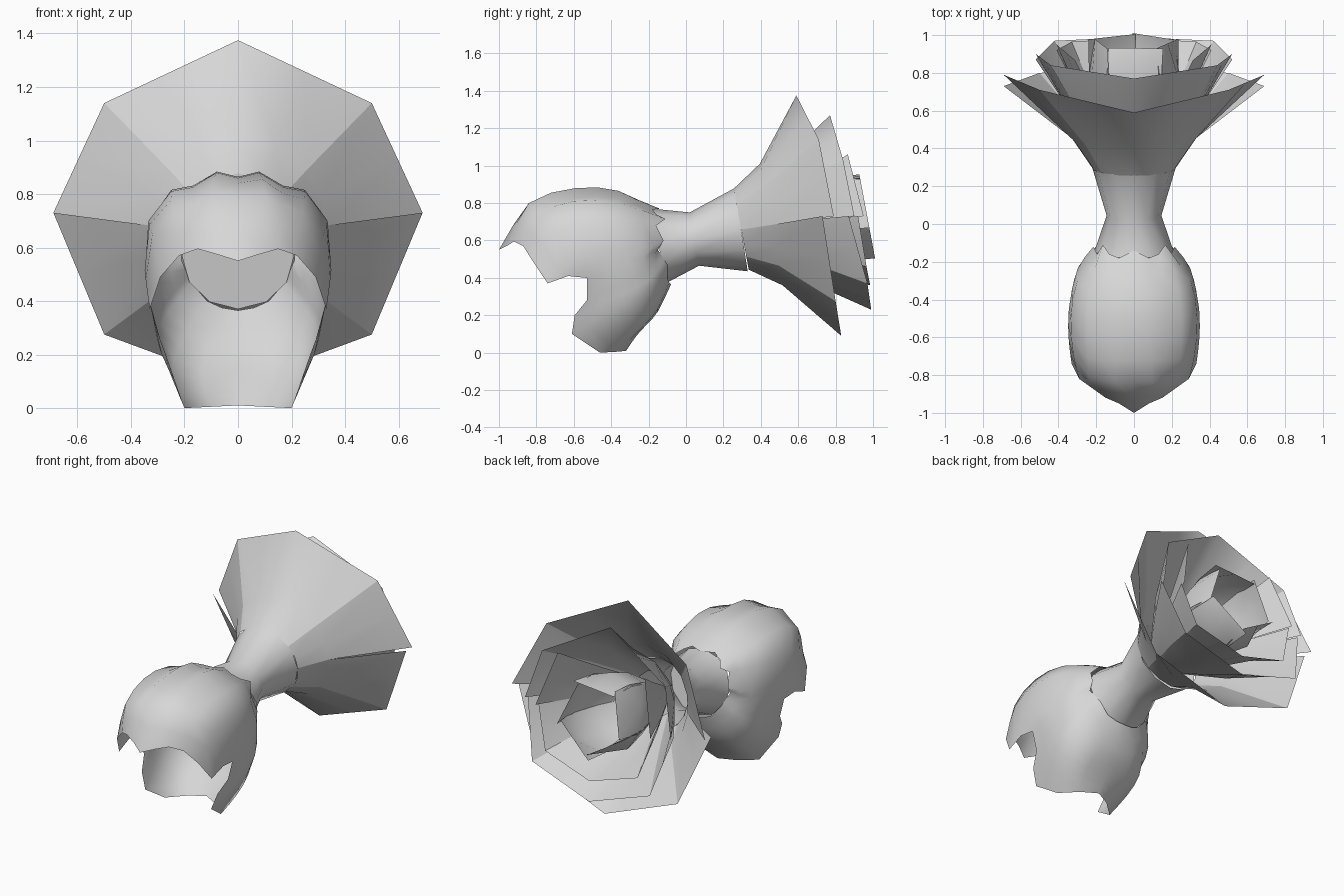
import bpy, math
from mathutils import Vector

if "Cube" in bpy.data.objects:
    bpy.data.objects.remove(bpy.data.objects["Cube"])

grey = bpy.data.materials.new("light_grey")
grey.diffuse_color = (0.68, 0.68, 0.68, 1)
grey.use_nodes = True
grey.node_tree.nodes["Principled BSDF"].inputs["Base Color"].default_value = grey.diffuse_color


def add_mesh(name, verts, faces, angle=60):
    me = bpy.data.meshes.new(name)
    me.from_pydata(verts, [], faces)
    me.materials.append(grey)
    ob = bpy.data.objects.new(name, me)
    bpy.context.collection.objects.link(ob)
    bpy.context.view_layer.objects.active = ob
    ob.select_set(True)
    bpy.ops.object.shade_smooth_by_angle(angle=math.radians(angle))
    ob.select_set(False)
    return ob


def grid_faces(rows, cols, closed=False):
    n = cols if closed else cols - 1
    return [(r * cols + c, r * cols + (c + 1) % cols,
             (r + 1) * cols + (c + 1) % cols, (r + 1) * cols + c)
            for r in range(rows - 1) for c in range(n)]


def smooth_path(pts, steps=2):
    """Catmull-Rom curve through a few points."""
    p = [Vector(q) for q in pts]
    p = [2 * p[0] - p[1]] + p + [2 * p[-1] - p[-2]]
    out = []
    for i in range(1, len(p) - 2):
        a, b, c, d = p[i - 1:i + 3]
        for s in range(steps):
            t = s / steps
            out.append(0.5 * (2 * b + (c - a) * t + (2 * a - 5 * b + 4 * c - d) * t * t
                              + (3 * b - a - 3 * c + d) * t ** 3))
    return out + [p[-2]]


# Hood: ribs from the neck hem to the free edge, right half
crown_ribs = [
    [(0, -.14, .77), (0, -.36, .85), (0, -.6, .86), (0, -.84, .79), (0, -1, .55)],
    [(.08, -.18, .765), (.08, -.36, .865), (.08, -.59, .88), (.1, -.84, .80), (.08, -.95, .575)],
    [(.13, -.16, .74), (.16, -.36, .82), (.17, -.6, .825), (.16, -.83, .76), (.15, -.92, .595)],
    [(.165, -.11, .715), (.24, -.36, .80), (.25, -.6, .81), (.24, -.8, .73), (.22, -.87, .57)],
    [(.195, -.16, .68), (.30, -.30, .70), (.335, -.5, .70), (.32, -.7, .65), (.29, -.82, .49)],
]
cheek_ribs = [
    [(.215, -.12, .60), (.30, -.24, .55), (.345, -.45, .54), (.345, -.62, .48), (.33, -.74, .37)],
    [(.21, -.15, .55), (.29, -.22, .47), (.33, -.36, .43), (.335, -.46, .42), (.33, -.53, .40)],
    [(.175, -.10, .47), (.26, -.18, .36), (.30, -.3, .28), (.285, -.45, .20), (.235, -.61, .10)],
    [(.115, -.10, .40), (.19, -.15, .29), (.24, -.24, .18), (.235, -.35, .09), (.2, -.46, 0)],
    [(.06, -.09, .375), (.11, -.15, .235), (.13, -.225, .145), (.125, -.30, .07), (.1, -.37, .005)],
    [(0, -.08, .365), (0, -.15, .22), (0, -.21, .15), (0, -.265, .09), (0, -.32, .01)],
]
curves = [smooth_path(r) for r in crown_ribs + cheek_ribs]


# extra ribs shape the cheek notch: (rib index, blend, end point)
def between(i, t, end):
    rib = [a.lerp(b, t) for a, b in zip(curves[i], curves[i + 1])]
    return rib[:-1] + [Vector(end)]


above = between(5, .5, (.335, -.63, .41))
corner, lip = between(6, .4, (.30, -.53, .28)), between(6, .7, (.27, -.595, .20))
curves = curves[:6] + [above, curves[6], corner, lip] + curves[7:]
mirrored = [[Vector((-v.x, v.y, v.z)) for v in c] for c in curves[-2:0:-1]]
ring = curves + mirrored
n, last = len(ring[0]), (len(ring) - 1) * len(ring[0])
faces = grid_faces(len(ring), n)
faces += [(last + i, last + i + 1, i + 1, i) for i in range(n - 1)]
add_mesh("hood", [v for c in ring for v in c], faces)

# Neck: waisted tube given by top (y, z), bottom (y, z), half width
SIDES = 12
verts = []
for (ty, tz), (by, bz), w in [((-.18, .77), (-.11, .37), .21), ((.02, .75), (.07, .465), .145),
                              ((.26, .88), (.33, .435), .22)]:
    for k in range(SIDES):
        a = 2 * math.pi * k / SIDES
        t = (1 + math.cos(a)) / 2
        verts.append((w * math.sin(a), by + (ty - by) * t, bz + (tz - bz) * t))
faces = [f[::-1] for f in grid_faces(3, SIDES, True)]
faces.append(tuple(range(SIDES)))  # cap inside the hood
add_mesh("neck", verts, faces)

# Flower: petals run from a base ring through a middle ring to rim points
UP, SIDE = Vector((0, -.184, .983)), Vector((1, 0, 0))


def petal(name, rim, rings):
    """rim: points in order round the flower; rings: (y, z, radius)."""
    pts = [Vector(p) for p in rim]
    cols = [pts[0]]
    for a, b in zip(pts, pts[1:]):
        cols += [a.lerp(b, .5), b]
    rows = []
    for y, z, r in rings:
        row = []
        for p in cols:
            a = math.atan2(p.x, p.z - .735)
            row.append(Vector((0, y, z)) + r * (math.cos(a) * UP + math.sin(a) * SIDE))
        rows.append(row)
    rows.append(cols)
    verts = [v for row in rows for v in row]
    add_mesh(name, verts, [q[::-1] for q in grid_faces(len(rows), len(cols))])


def flip(p):
    return (-p[0], p[1], p[2])


def petal_layer(name, rim, inner_y, rings, has_top=True):
    """rim: top, upper, side, lower and bottom points of the right half."""
    top, upper, side, lower, bottom = rim
    tuck = (side[0], inner_y, side[2])  # upper side petal tucks inside the lower one
    if has_top:
        petal(name + "_top", [flip(upper), top, upper], rings)
    petal(name + "_bottom", [lower, bottom, flip(lower)], rings)
    for tag, pts in (("upper", [upper, tuck]), ("lower", [side, lower])):
        petal(f"{name}_{tag}_right", pts, rings)
        petal(f"{name}_{tag}_left", [flip(p) for p in pts[::-1]], rings)


petal_layer("outer_petal", [(0, .59, 1.375), (.5, .71, 1.14), (.69, .73, .73),
                            (.5, .80, .275), (0, .83, .09)], .79,
            [(.295, .66, .22), (.455, .685, .33)])
petal_layer("second_petal", [(0, .77, 1.27), (.44, .84, 1.03), (.52, .87, .73),
                             (.42, .97, .37), (0, .99, .23)], .90,
            [(.32, .67, .14), (.60, .71, .34)])
petal_layer("third_petal", [(0, .84, 1.10), (.31, .865, 1.06), (.41, .92, .73),
                            (.33, .965, .46), (0, .985, .36)], .95,
            [(.36, .67, .12), (.64, .71, .27)], has_top=False)

# Bud: five flat upright petals, slightly twisted so they overlap
for k in range(5):
    rim = []
    for c, r in ((-38, .22), (38, .25)):
        a = math.radians(k * 72 + c)
        rim.append(Vector((0, .965, .75)) + r * (math.cos(a) * UP + math.sin(a) * SIDE))
    petal(f"bud_petal_{k + 1}", rim, [(.40, .68, .10), (.62, .71, .20), (.80, .73, .245)])
